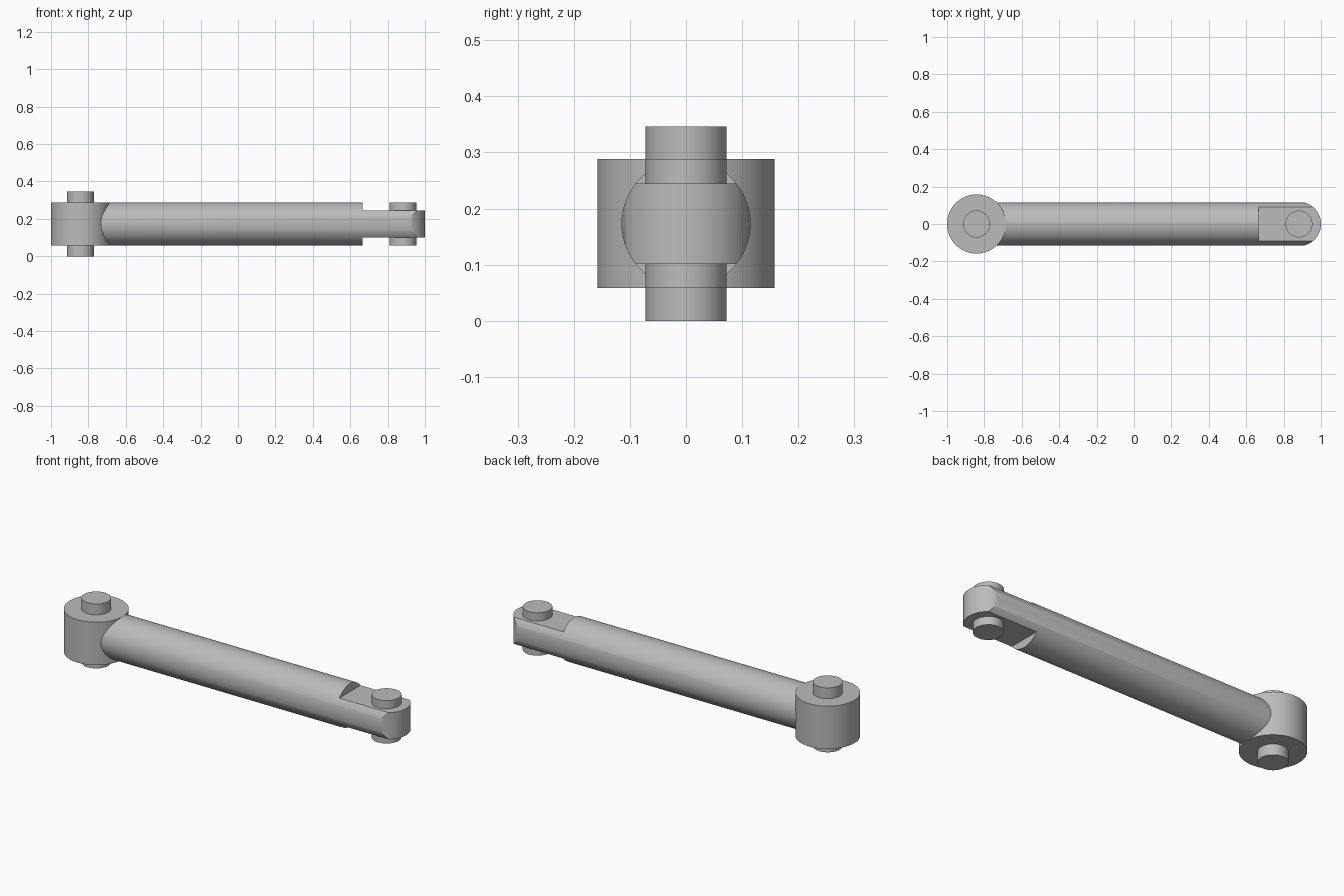
import bpy, bmesh, math
from mathutils import Matrix, Vector

if "Cube" in bpy.data.objects:
    bpy.data.objects.remove(bpy.data.objects["Cube"], do_unlink=True)

MID = 0.173      # height of the rod axis
EYE_X = -0.842   # centre of the large end
TANG_X = 0.882   # centre of the flattened end

steel = bpy.data.materials.new("grey steel")
steel.diffuse_color = (0.5, 0.5, 0.5, 1)
steel.use_nodes = True
steel.node_tree.nodes["Principled BSDF"].inputs["Base Color"].default_value = (0.5, 0.5, 0.5, 1)


def finish(name, bm):
    bmesh.ops.recalc_face_normals(bm, faces=bm.faces)
    mesh = bpy.data.meshes.new(name)
    bm.to_mesh(mesh)
    bm.free()
    mesh.materials.append(steel)
    obj = bpy.data.objects.new(name, mesh)
    bpy.context.collection.objects.link(obj)
    return obj


def activate(obj):
    bpy.ops.object.select_all(action='DESELECT')
    obj.select_set(True)
    bpy.context.view_layer.objects.active = obj


def smooth(obj):
    activate(obj)
    bpy.ops.object.shade_smooth_by_angle(angle=math.radians(30))


def cylinder(name, centre, radius, length, turn=Matrix(), sides=64):
    bm = bmesh.new()
    bmesh.ops.create_cone(bm, cap_ends=True, segments=sides, radius1=radius, radius2=radius,
                          depth=length, matrix=Matrix.Translation(centre) @ turn)
    return finish(name, bm)


def box(name, centre, size):
    bm = bmesh.new()
    bmesh.ops.create_cube(bm, size=1, matrix=Matrix.Translation(centre) @ Matrix.Diagonal((*size, 1)))
    return finish(name, bm)


def cut(obj, cutter, operation):
    mod = obj.modifiers.new("cut", 'BOOLEAN')
    mod.operation, mod.solver, mod.object = operation, 'EXACT', cutter
    activate(obj)
    bpy.ops.object.modifier_apply(modifier=mod.name)
    bpy.data.objects.remove(cutter, do_unlink=True)


# Round rod running into the large end
start, end = -0.76, 1.02
rod = cylinder("rod", ((start + end) / 2, 0, MID), 0.115, end - start,
               Matrix.Rotation(math.pi / 2, 4, 'Y'))

# Rounded tip: keep only what lies inside a prism with a half-round end
bm = bmesh.new()
r = 0.118
outline = [(-1, r), (-1, -r)]
outline += [(TANG_X + r * math.cos(a), r * math.sin(a))
            for a in (math.pi * (i / 32 - 0.5) for i in range(33))]
face = bm.faces.new([bm.verts.new((x, y, -0.1)) for x, y in outline])
top = bmesh.ops.extrude_face_region(bm, geom=[face])["geom"]
bmesh.ops.translate(bm, vec=Vector((0, 0, 0.6)),
                    verts=[v for v in top if isinstance(v, bmesh.types.BMVert)])
cut(rod, finish("tip_cutter", bm), 'INTERSECT')

# Flats above and below the tang
for side in (1, -1):
    cut(rod, box("flat_cutter", (0.865, 0, MID + side * 0.1715), (0.4, 0.4, 0.2)), 'DIFFERENCE')
smooth(rod)

# Large end barrel and the two pins
smooth(cylinder("barrel_end", (EYE_X, 0, MID), 0.158, 0.23))
smooth(cylinder("barrel_pin", (EYE_X, 0, MID), 0.072, 0.346))
smooth(cylinder("tang_pin", (TANG_X, 0, MID), 0.072, 0.23))
